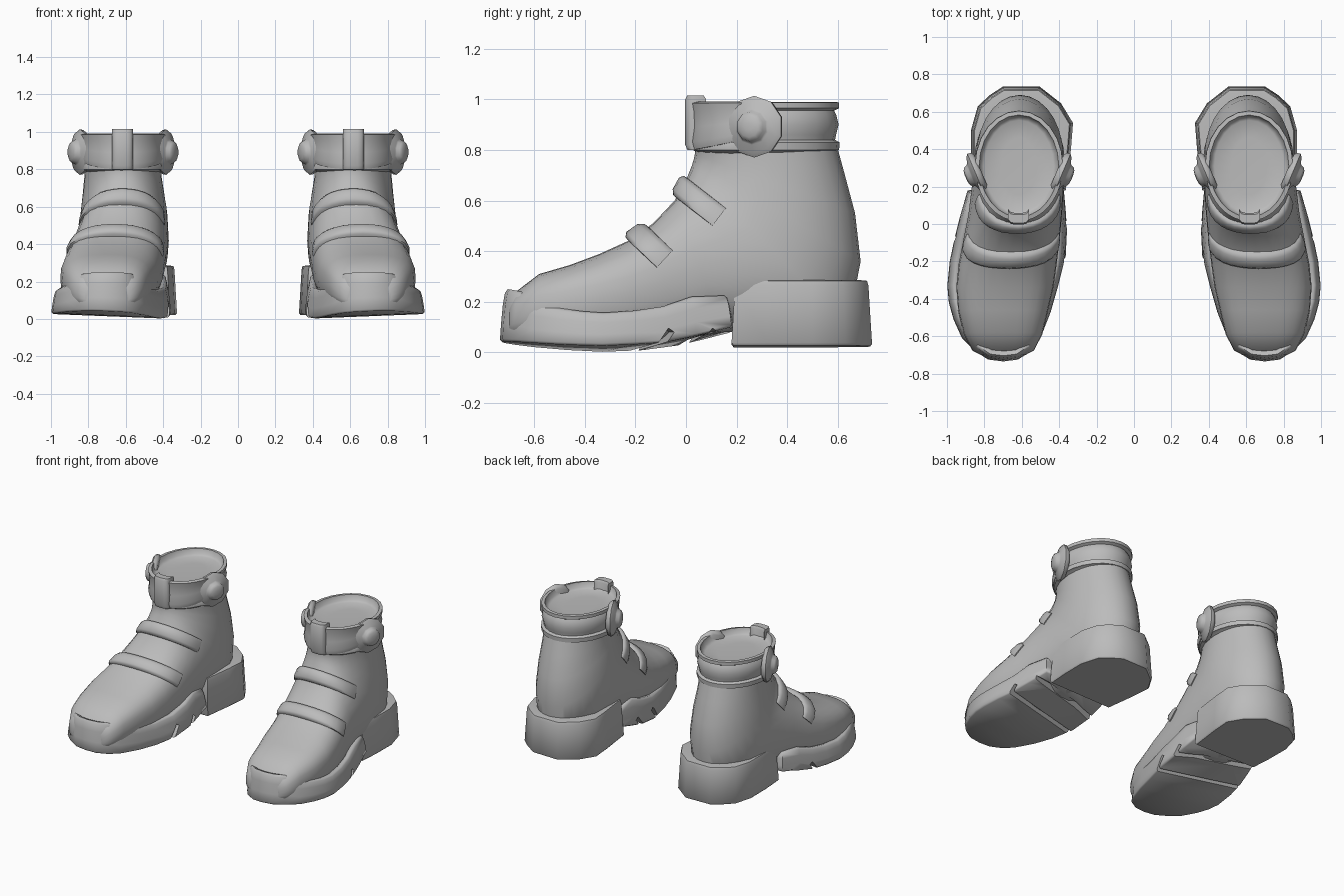
import bpy, bmesh, math
from mathutils import Vector, Matrix
from mathutils.bvhtree import BVHTree

if "Cube" in bpy.data.objects:
    bpy.data.objects.remove(bpy.data.objects["Cube"])

grey = bpy.data.materials.new("grey_leather")
grey.diffuse_color = (0.5, 0.5, 0.5, 1)
grey.use_nodes = True
grey.node_tree.nodes["Principled BSDF"].inputs["Base Color"].default_value = grey.diffuse_color


def lerp(table, t):
    """Piecewise linear lookup in a list of (position, value)."""
    for (a, va), (b, vb) in zip(table, table[1:]):
        if t <= b:
            k = max(0, (t - a) / (b - a))
            return va + (vb - va) * k
    return table[-1][1]


def loft(rings):
    """Skin closed rings and cap both ends."""
    bm = bmesh.new()
    rows = [[bm.verts.new(p) for p in r] for r in rings]
    n = len(rows[0])
    for a, b in zip(rows, rows[1:]):
        for i in range(n):
            j = (i + 1) % n
            bm.faces.new((a[i], a[j], b[j], b[i]))
    caps = [bm.faces.new(rows[0]), bm.faces.new(rows[-1])]
    bmesh.ops.triangulate(bm, faces=caps)
    bmesh.ops.recalc_face_normals(bm, faces=bm.faces)
    return bm


def make(name, bm, angle=40, cutters=()):
    """Turn a bmesh into a part, mirrored to the other boot."""
    me = bpy.data.meshes.new(name)
    bm.to_mesh(me)
    ob = bpy.data.objects.new(name, me)
    bpy.context.collection.objects.link(ob)
    me.materials.append(grey)
    bpy.ops.object.select_all(action='DESELECT')
    ob.select_set(True)
    bpy.context.view_layer.objects.active = ob
    bpy.ops.object.shade_smooth_by_angle(angle=math.radians(angle))
    for c in cutters:
        mod = ob.modifiers.new("groove", 'BOOLEAN')
        mod.operation = 'DIFFERENCE'
        mod.object = c
    mod = ob.modifiers.new("other_boot", 'MIRROR')
    mod.use_mirror_merge = False
    return ob


def power(v, p):
    return math.copysign(abs(v) ** p, v)


# Upper: sections fan from upright at the toe to level at the ankle
# (top y, top z, low y, low z, centre x, half width, roundness)
stations = [
    (-.70, .19, -.70, .06, .70, .12, .8),
    (-.672, .24, -.68, .05, .70, .165, .75),
    (-.58, .31, -.60, .05, .70, .21, .72),
    (-.46, .345, -.47, .04, .70, .24, .72),
    (-.34, .39, -.33, .04, .69, .26, .75),
    (-.23, .44, -.19, .04, .675, .262, .78),
    (-.13, .51, -.04, .05, .655, .257, .82),
    (-.045, .60, .15, .08, .635, .25, .88),
    (.0, .68, .42, .08, .62, .245, .92),
    (.022, .735, .64, .10, .612, .242, .95),
    (.03, .76, .69, .36, .61, .232, 1),
    (.035, .785, .668, .55, .612, .218, 1),
    (.035, .81, .628, .70, .615, .207, 1),
    (.03, .84, .59, .84, .615, .205, 1),
]
N = 28
rings = []
for ty, tz, ly, lz, cx, hw, p in stations:
    ring = []
    for i in range(N):
        a = 2 * math.pi * i / N
        k = (1 - power(math.cos(a), p)) / 2
        ring.append((cx + hw * power(math.sin(a), p),
                     ty + (ly - ty) * k, tz + (lz - tz) * k))
    rings.append(ring)
upper = loft(rings)
tree = BVHTree.FromBMesh(upper)
make("upper", upper, 60)


# Instep straps, wrapped onto the upper and thinning toward their ends
def strap(name, top, end, cx, width, lift):
    top, end = Vector((cx, *top)), Vector((cx, *end))
    d = (top - end).normalized()
    e = Vector((0, -d.z, d.y))
    rows = []
    for i in range(17):
        a = math.radians(-92 + 184 * i / 16)
        out = Vector((math.sin(a), 0, 0)) + d * math.cos(a)
        thin = .25 + .75 * max(0, math.cos(a)) ** .5
        row = []
        for w, h in ((-.55, -.02), (-.5, lift * .55), (-.3, lift), (.3, lift),
                     (.5, lift * .55), (.55, -.02)):
            c = end + e * w * width
            hit = tree.ray_cast(c + out, -out)[0]
            row.append((hit or c + out * .2) + out * (h * thin if h > 0 else h))
        rows.append(row)
    make(name, loft(rows), 65)


strap("upper_strap", (-.03, .66), (.125, .54), .62, .085, .03)
strap("lower_strap", (-.2, .48), (-.09, .375), .665, .09, .034)

# Sole with a raised welt and toe bumper
outline = [(.70, -.735), (.78, -.725), (.85, -.68), (.92, -.61), (.965, -.51),
           (.99, -.42), (.998, -.33), (.985, -.2), (.96, -.08), (.93, .04),
           (.89, .18), (.63, .19), (.375, .18), (.365, .07), (.358, -.03),
           (.365, -.17), (.405, -.33), (.445, -.47), (.50, -.61),
           (.55, -.68), (.62, -.725)]
welt = [(-.73, .25), (-.675, .24), (-.61, .19), (-.45, .165), (-.3, .155),
        (-.1, .175), (.04, .22), (.11, .26), (.19, .22)]
under = [(-.735, .028), (-.55, .01), (-.35, 0), (-.1, .012), (.05, .045), (.19, .08)]


def sole_ring(s, k, dz):
    ring = []
    for x, y in outline:
        zb = lerp(under, y) + .025 * (x - .36) / .64
        z = zb + (lerp(welt, y) - zb) * k + dz
        ring.append((.68 + (x - .68) * s, -.27 + (y + .27) * (1 - (1 - s) * .6), z))
    return ring


cutters = []
for i, y in enumerate((-.14, .04)):
    bm = bmesh.new()
    bmesh.ops.create_cube(bm, size=1, matrix=Matrix.Translation((.67, y, .035))
                          @ Matrix.Rotation(math.radians(9), 4, 'Z')
                          @ Matrix.Rotation(math.radians(-35), 4, 'X')
                          @ Matrix.Diagonal((.9, .028, .13, 1)))
    me = bpy.data.meshes.new("groove_cutter")
    bm.to_mesh(me)
    c = bpy.data.objects.new("groove_cutter_%d" % i, me)
    bpy.context.collection.objects.link(c)
    c.hide_render = True
    c.hide_viewport = True
    cutters.append(c)
make("sole", loft([sole_ring(.97, 0, 0), sole_ring(1, 0, .01), sole_ring(.985, .35, 0),
                   sole_ring(.96, .7, 0), sole_ring(.93, .93, 0), sole_ring(.89, 1, 0),
                   sole_ring(.82, .97, 0), sole_ring(.7, .5, 0)]), 60, cutters)

# Heel block
heel = [(.365, .18), (.337, .4), (.326, .54), (.39, .645), (.505, .735), (.70, .735),
        (.77, .69), (.835, .63), (.872, .5), (.87, .32), (.86, .18)]


def heel_ring(s, z, roll=0):
    return [(.605 + (x - .605) * s, .45 + (y - .45) * s, z + roll * (x - .33))
            for x, y in heel]


make("heel", loft([heel_ring(.97, .02, .015), heel_ring(1, .03, .015),
                   heel_ring(.95, .265), heel_ring(.93, .283), heel_ring(.8, .287)]), 48)


# Ankle collar with ridges that fade to the front, and a shallow recessed top
def oval(off, z, a):
    return (.615 + (.215 + off) * math.sin(a), .31 - (.275 + off) * math.cos(a), z)


collar = [(-.02, .78), (.0, .795), (.02, .80), (.022, .83), (.004, .84), (.008, .86),
          (.018, .90), (.008, .94), (.0, .955), (.02, .965), (.02, .988), (-.002, .99),
          (-.012, .955), (-.03, .945), (-.12, .94)]
make("collar", loft([[oval(o if math.cos(a) < .3 or o < 0 else o * .35, z, a)
                      for a in (2 * math.pi * i / 24 for i in range(24))]
                     for o, z in collar]), 50)

# Front ankle band, rising toward the buckles, and its keeper tab
band = [(-.01, .80), (.012, .80), (.02, .83), (.012, .89), (.014, .95), (.02, .985), (-.003, .991)]
rows = []
for i in range(15):
    t = -1 + 2 * i / 14
    rows.append([oval(o, z + .04 * t * t * (.991 - z) / .19, math.radians(72 * t))
                 for o, z in band])
make("ankle_band", loft(rows), 60)
tab = [(.05, .80), (.006, .80), (-.003, .82), (-.003, 1.0), (.005, 1.015), (.05, 1.015), (.06, 1.0)]
make("band_tab", loft([[(x, y + dy, z) for y, z in tab]
                       for x, dy in ((.562, .02), (.575, .005), (.595, 0), (.64, 0),
                                     (.66, .005), (.673, .02))]), 55)

# Round buckles on both sides of the ankle
disc = [(.10, -.03), (.118, -.018), (.122, .002), (.105, .014), (.072, .024),
        (.064, .03), (.058, .046), (.042, .056), (.015, .06)]
for side, label in ((1, "outer"), (-1, "inner")):
    normal = Vector((side * .92, -.39, 0))
    across = Vector((0, 0, 1)).cross(normal)
    centre = Vector((.615 + side * .229, .27, .892))
    rows = []
    for r, h in disc:
        rows.append([centre + normal * h + across * r * math.cos(t)
                     + Vector((0, 0, r * math.sin(t)))
                     for t in (2 * math.pi * (i + .5) / 10 for i in range(10))])
    make(label + "_buckle", loft(rows), 50)
